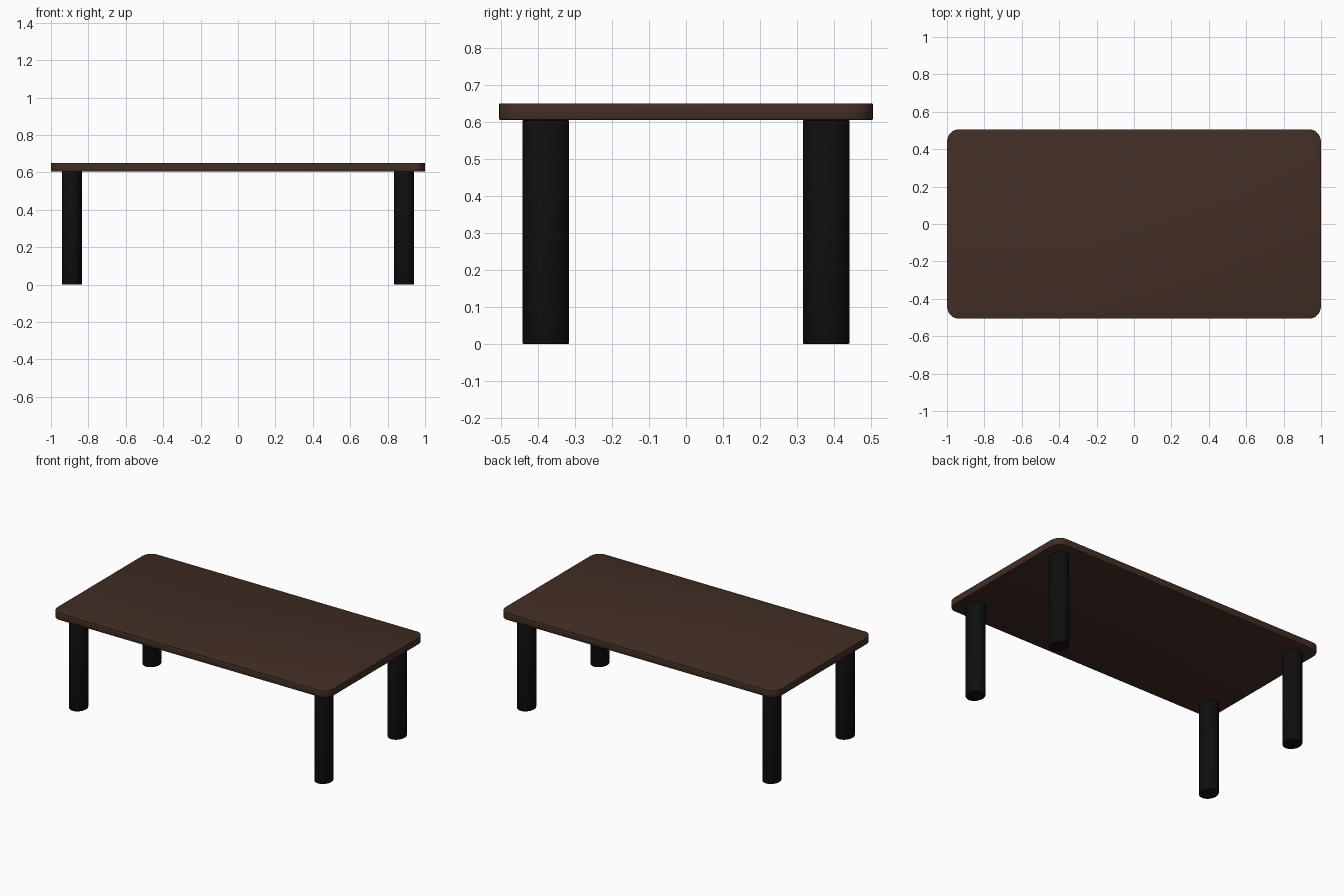
import bpy, bmesh, math

if "Cube" in bpy.data.objects:
    bpy.data.objects.remove(bpy.data.objects["Cube"])


def material(name, rgb):
    m = bpy.data.materials.new(name)
    m.diffuse_color = (*rgb, 1.0)
    m.use_nodes = True
    m.node_tree.nodes["Principled BSDF"].inputs["Base Color"].default_value = m.diffuse_color
    return m


wood = material("dark_walnut", (0.054, 0.027, 0.018))
black = material("matte_black", (0.0045, 0.0045, 0.0045))


def extrude_outline(name, outline, z0, z1, mat, bevel, loc=(0, 0, 0)):
    """Solid prism from a 2D outline, with softened rims and smooth sides."""
    bm = bmesh.new()
    face = bm.faces.new([bm.verts.new((x, y, z0)) for x, y in outline])
    up = bmesh.ops.extrude_face_region(bm, geom=[face])
    for v in up["geom"]:
        if isinstance(v, bmesh.types.BMVert):
            v.co.z = z1
    bmesh.ops.recalc_face_normals(bm, faces=bm.faces)
    rims = [e for e in bm.edges if abs(e.verts[0].co.z - e.verts[1].co.z) < 1e-6]
    bmesh.ops.bevel(bm, geom=rims, offset=bevel, segments=2, profile=0.5, affect='EDGES')
    me = bpy.data.meshes.new(name)
    bm.to_mesh(me)
    bm.free()
    me.materials.append(mat)
    ob = bpy.data.objects.new(name, me)
    ob.location = loc
    bpy.context.collection.objects.link(ob)
    bpy.ops.object.select_all(action='DESELECT')
    ob.select_set(True)
    bpy.context.view_layer.objects.active = ob
    bpy.ops.object.shade_smooth_by_angle(angle=math.radians(30))
    return ob


def ellipse(cx, cy, rx, ry, a0, a1, n):
    return [(cx + rx * math.cos(a0 + (a1 - a0) * i / n),
             cy + ry * math.sin(a0 + (a1 - a0) * i / n)) for i in range(n + 1)]


# Table top: rectangle with rounded corners
W, D, RX, RY = 1.0, 0.505, 0.06, 0.07
outline = []
for k, (sx, sy) in enumerate([(1, 1), (-1, 1), (-1, -1), (1, -1)]):
    a = k * math.pi / 2
    outline += ellipse(sx * (W - RX), sy * (D - RY), RX, RY, a, a + math.pi / 2, 10)
extrude_outline("table_top", outline, 0.605, 0.65, wood, 0.003)

# Four slightly oval round legs
leg_outline = ellipse(0, 0, 0.054, 0.063, 0, 2 * math.pi, 48)[:-1]
for yname, sy in (("front", -1), ("back", 1)):
    for xname, sx in (("left", -1), ("right", 1)):
        extrude_outline(f"{yname}_{xname}_leg", leg_outline, 0.0, 0.605, black, 0.003,
                        (sx * 0.888, sy * 0.379, 0))
